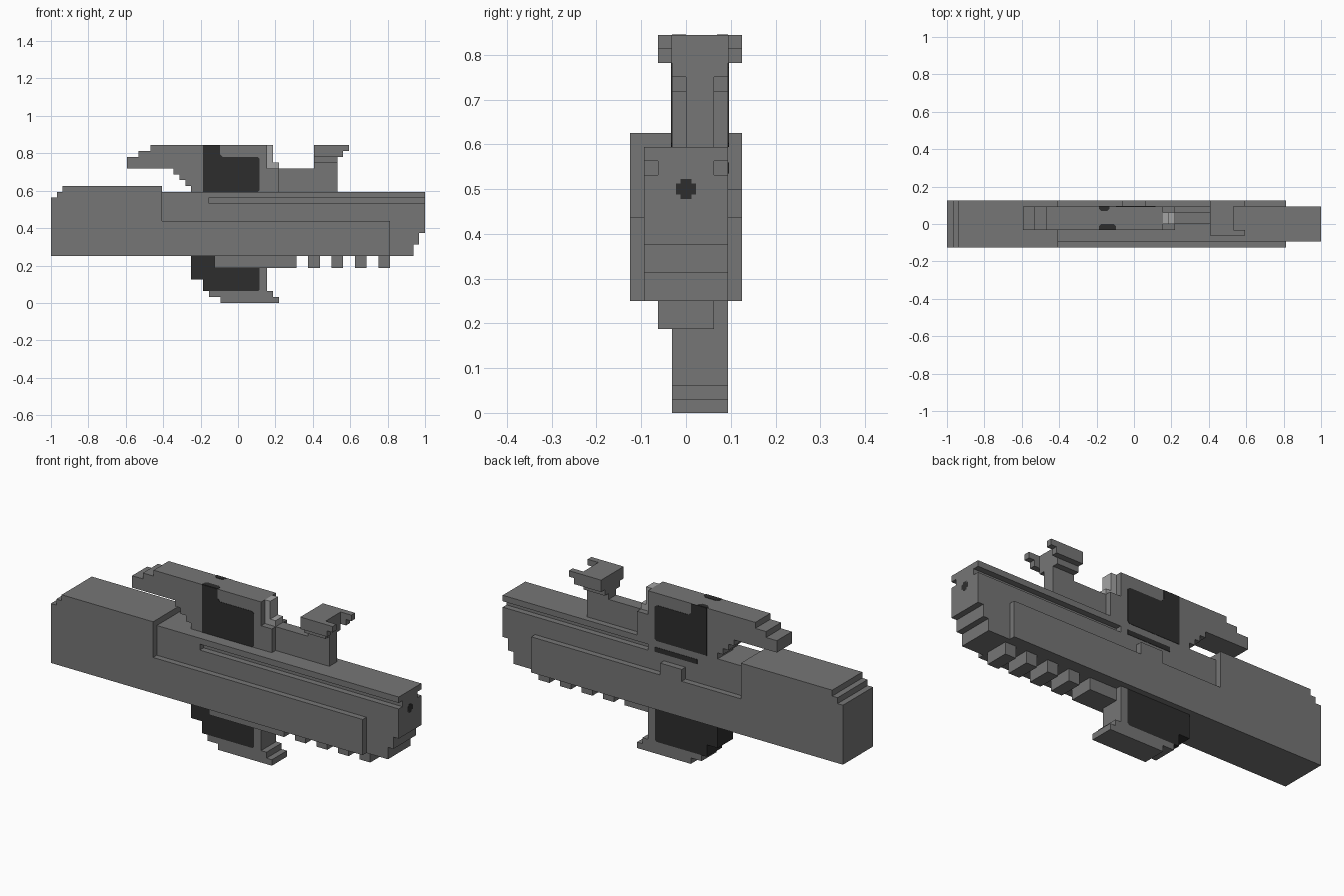
import bpy
import bmesh

cube = bpy.data.objects.get("Cube")
if cube:
    bpy.data.objects.remove(cube, do_unlink=True)

U = 2 / 64  # one block unit


def material(name, v):
    m = bpy.data.materials.new(name)
    m.use_nodes = True
    m.diffuse_color = (v, v, v, 1)
    m.node_tree.nodes["Principled BSDF"].inputs["Base Color"].default_value = (v, v, v, 1)
    return m


GREY = material("mid_grey", 0.18)
DARK = material("charcoal", 0.027)
LIGHT = material("light_grey", 0.37)

AXES = {"x": lambda u, v, w: (w, u, v),
        "y": lambda u, v, w: (u, w, v),
        "z": lambda u, v, w: (u, v, w)}


def prism(name, pts, axis, lo, hi, mat=GREY):
    """Extrude a flat outline (block units) along an axis from lo to hi."""
    bm = bmesh.new()
    ring = lambda w: [bm.verts.new([c * U for c in AXES[axis](u, v, w)]) for u, v in pts]
    a, b = ring(lo), ring(hi)
    n = len(pts)
    bm.faces.new(a)
    bm.faces.new(b[::-1])
    for i in range(n):
        j = (i + 1) % n
        bm.faces.new((a[j], a[i], b[i], b[j]))
    bmesh.ops.recalc_face_normals(bm, faces=bm.faces)
    me = bpy.data.meshes.new(name)
    bm.to_mesh(me)
    bm.free()
    me.materials.append(mat)
    ob = bpy.data.objects.new(name, me)
    bpy.context.collection.objects.link(ob)
    return ob


def box(name, x, y, z, mat=GREY):
    return prism(name, [(x[0], z[0]), (x[1], z[0]), (x[1], z[1]), (x[0], z[1])],
                 "y", y[0], y[1], mat)


# Main body: lower core with stepped nose, grooved layer, top slab
prism("body_core", [(-14, 8), (30, 8), (30, 10), (31, 10), (31, 12), (32, 12), (32, 17), (-14, 17)],
      "y", -3, 3)
prism("grooved_layer", [(-14, -3), (-5, -3), (-5, -2), (32, -2), (32, 2), (5, 2), (5, 3), (-14, 3)],
      "z", 17, 18)
box("body_top", (-14, 32), (-3, 3), (18, 19))

# Rear block with stepped top edge
prism("rear_block", [(-32, 8), (-13, 8), (-13, 20), (-30, 20), (-30, 19), (-31, 19), (-31, 18), (-32, 18)],
      "y", -4, 4)

# Raised lower side panels
box("front_side_panel", (-13, 26), (-4, -3), (8, 14))
prism("back_side_panel", [(-13, 8), (26, 8), (26, 14), (2, 14), (2, 16), (-2, 16), (-2, 14), (-13, 14)],
      "y", 3, 4)

# Under rail: long block and teeth
box("rail_block", (-4, 10), (-2, 2), (6, 8))
for i in range(4):
    box(f"rail_tooth_{i + 1}", (12 + 4 * i, 14 + 4 * i), (-2, 2), (6, 8))

# Lower grip: dark core, grey front strip, stepped foot
prism("lower_grip_core", [(-8, 8), (-8, 4), (-6, 4), (-6, 2), (3.4, 2), (3.7, 2.3), (3.7, 8)],
      "y", -1, 3, DARK)
prism("lower_grip_front", [(3.7, 8), (3.7, 2.3), (3.4, 2), (5, 2), (5, 8)], "y", -1, 3)
prism("lower_grip_foot", [(-5, 2), (-5, 1), (-3, 1), (-3, 0), (7, 0), (7, 1), (6, 1), (6, 2)], "y", -1, 3)

# Upper grip with overhanging tail
prism("upper_grip", [(-15, 27), (5, 27), (5, 23), (7, 23), (7, 19), (-8, 19), (-8, 20), (-9, 20),
                     (-9, 21), (-10, 21), (-10, 22), (-11, 22), (-11, 23), (-19, 23), (-19, 25),
                     (-17, 25), (-17, 26), (-15, 26)], "y", -1, 3)
prism("upper_grip_latch", [(5, 23), (7, 23), (7, 24), (6, 24), (6, 27), (5, 27)], "y", 0, 2, LIGHT)

# Dark grip inlays on both sides and over the top edge
inlay = [(-6, 19), (3.4, 19), (3.7, 19.3), (3.7, 24.7), (3.3, 25), (-2.6, 25), (-3.1, 25.5),
         (-3.1, 27), (-6, 27)]
T = 0.06
prism("front_grip_inlay", inlay, "y", -1 - T, -1, DARK)
prism("back_grip_inlay", inlay, "y", 3, 3 + T, DARK)
prism("front_top_inlay", [(-6, -1), (-3.1, -1), (-3.1, -0.4), (-3.5, 0), (-5.6, 0), (-6, -0.4)],
      "z", 27, 27 + T, DARK)
prism("back_top_inlay", [(-6, 3), (-4.2, 3), (-4.2, 2.6), (-4.6, 2.2), (-5.6, 2.2), (-6, 2.6)],
      "z", 27, 27 + T, DARK)
box("back_slot_inlay", (-4.2, 3.7), (3, 3 + T), (17.1, 17.9), DARK)

# Bar, post and flared fork at the front of the top
box("top_bar", (7, 17), (0, 2), (19, 23))
box("fork_post", (13, 17), (0, 2), (23, 24))
box("fork_flare", (13, 17), (-1, 3), (24, 25))
box("fork_plate", (13, 17), (-2, 4), (25, 27))
for side, y in (("front", -2), ("back", 3)):
    prism(f"fork_prong_{side}", [(17, 25), (18, 25), (18, 26), (19, 26), (19, 27), (17, 27)],
          "y", y, y + 1)

# Dark cross on the nose
r, s = 0.72, 0.4
prism("nose_hole", [(-s, 16 - r), (s, 16 - r), (s, 16 - s), (r, 16 - s), (r, 16 + s), (s, 16 + s),
                    (s, 16 + r), (-s, 16 + r), (-s, 16 + s), (-r, 16 + s), (-r, 16 - s), (-s, 16 - s)],
      "x", 32, 32.03, DARK)
